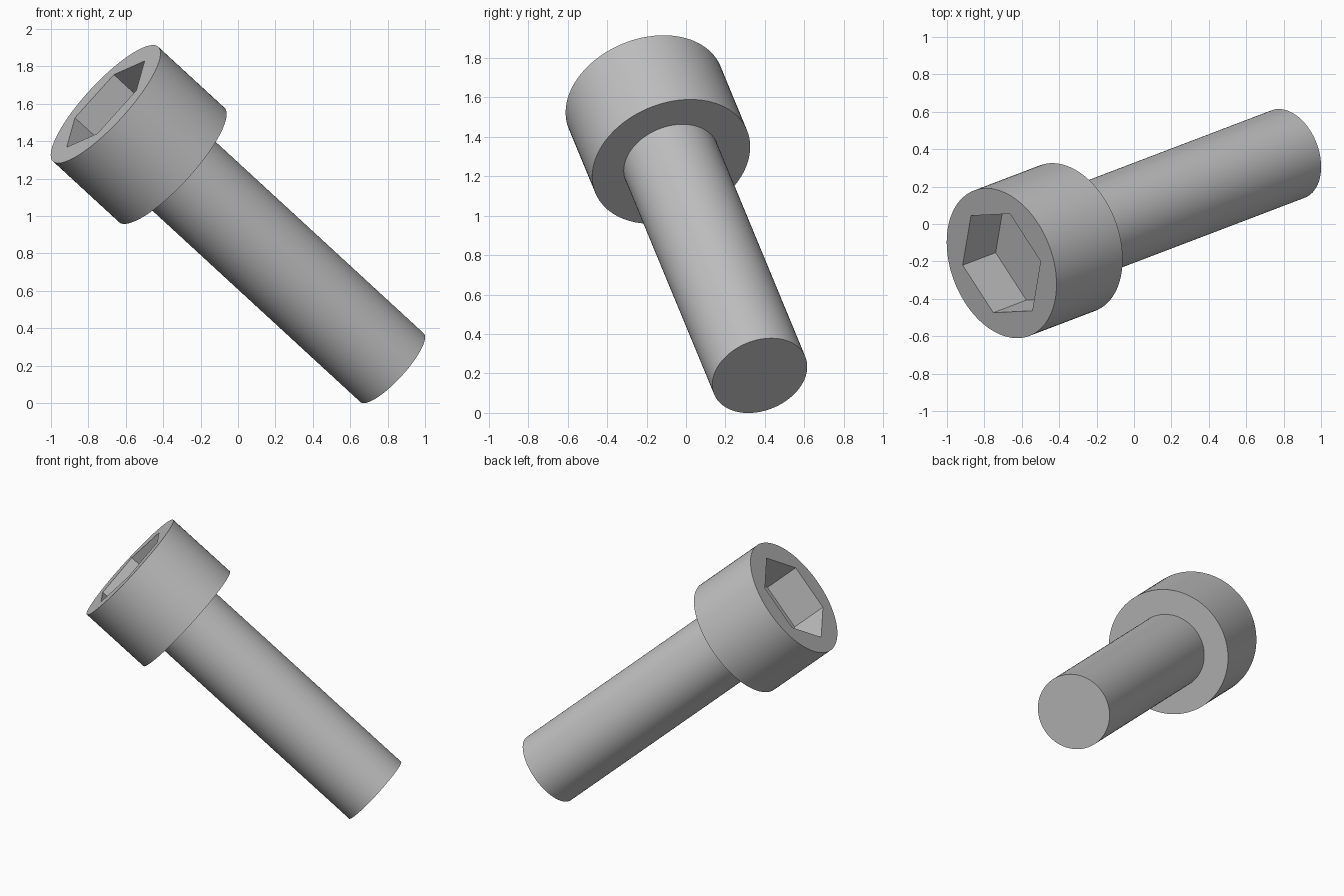
import bpy, bmesh, math
from mathutils import Matrix, Vector

cube = bpy.data.objects.get("Cube")
if cube:
    bpy.data.objects.remove(cube, do_unlink=True)

SEGMENTS = 96
SHANK_R, HEAD_R, SOCKET_R = 0.25, 0.416, 0.311
LENGTH, HEAD_H, SOCKET_DEPTH = 2.162, 0.499, 0.249

# One plain steel colour
steel = bpy.data.materials.new("steel grey")
steel.use_nodes = True
colour = (0.53, 0.53, 0.53, 1)
steel.diffuse_color = colour
steel.node_tree.nodes["Principled BSDF"].inputs["Base Color"].default_value = colour

# Tilted frame: local z runs from the shank tip to the head, local x to a socket corner
tip = Vector((0.824, 0.374, 0.189))
axis = Vector((-0.7085, -0.27, 0.652)).normalized()
corner = Vector((0.417, 0.021, 0.462))
side = axis.cross(corner).normalized()
corner = side.cross(axis)
frame = Matrix.Translation(tip) @ Matrix((corner, side, axis)).transposed().to_4x4()


def ring(bm, radius, z, count=SEGMENTS):
    """Closed loop of edges around the local z axis."""
    verts = [bm.verts.new((radius * math.cos(a), radius * math.sin(a), z))
             for a in (math.tau * i / count for i in range(count))]
    edges = [bm.edges.new((verts[i - 1], verts[i])) for i in range(count)]
    return verts, edges


def wall(bm, lower, upper):
    """Quads between two loops with the same number of points."""
    a, b = lower[0], upper[0]
    for i in range(len(a)):
        bm.faces.new((a[i - 1], a[i], b[i], b[i - 1]))


def finish(bm, name):
    bmesh.ops.recalc_face_normals(bm, faces=bm.faces[:])
    mesh = bpy.data.meshes.new(name)
    bm.to_mesh(mesh)
    bm.free()
    mesh.materials.append(steel)
    obj = bpy.data.objects.new(name, mesh)
    bpy.context.collection.objects.link(obj)
    obj.matrix_world = frame
    bpy.ops.object.select_all(action='DESELECT')
    obj.select_set(True)
    bpy.context.view_layer.objects.active = obj
    bpy.ops.object.shade_smooth_by_angle(angle=math.radians(30))


# Shank: plain rod with a flat tip
bm = bmesh.new()
end = ring(bm, SHANK_R, 0)
neck = ring(bm, SHANK_R, LENGTH - HEAD_H)
bm.faces.new(end[0])
wall(bm, end, neck)
finish(bm, "shank")

# Head: cylinder with a ring-shaped underside and a hexagonal socket
bm = bmesh.new()
inner = ring(bm, SHANK_R, LENGTH - HEAD_H)
bottom = ring(bm, HEAD_R, LENGTH - HEAD_H)
top = ring(bm, HEAD_R, LENGTH)
mouth = ring(bm, SOCKET_R, LENGTH, 6)
floor = ring(bm, SOCKET_R, LENGTH - SOCKET_DEPTH, 6)
wall(bm, inner, bottom)
wall(bm, bottom, top)
bmesh.ops.triangle_fill(bm, use_beauty=True, edges=top[1] + mouth[1], normal=(0, 0, 1))
wall(bm, mouth, floor)
bm.faces.new(floor[0])
finish(bm, "socket_head")
